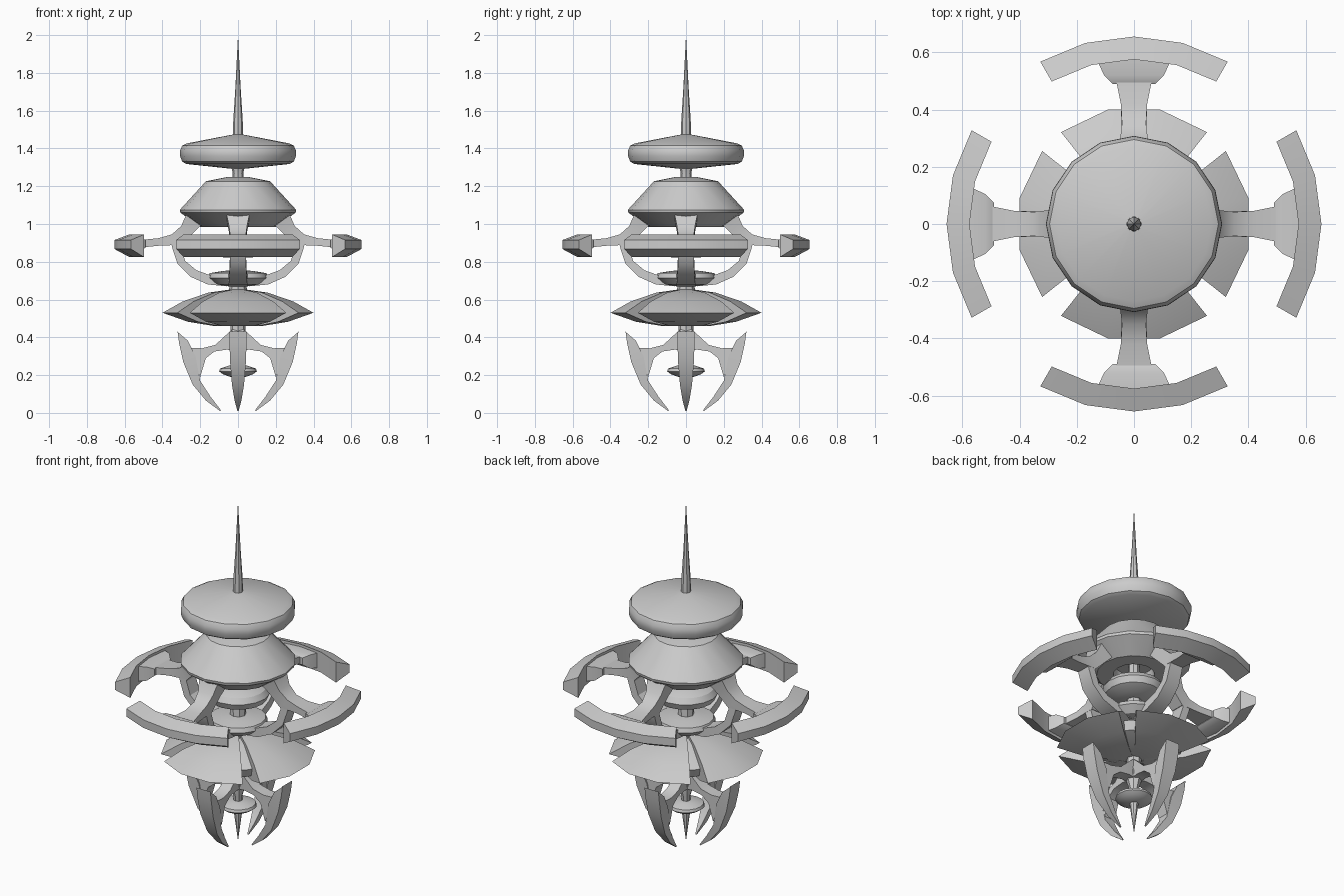
import bpy, bmesh
from math import sin, cos, pi, radians

if "Cube" in bpy.data.objects:
    bpy.data.objects.remove(bpy.data.objects["Cube"])


def finish(name, bm, smooth=True):
    bmesh.ops.remove_doubles(bm, verts=bm.verts, dist=1e-5)
    bmesh.ops.recalc_face_normals(bm, faces=bm.faces)
    me = bpy.data.meshes.new(name)
    bm.to_mesh(me)
    bm.free()
    ob = bpy.data.objects.new(name, me)
    bpy.context.collection.objects.link(ob)
    if smooth:
        bpy.ops.object.select_all(action='DESELECT')
        bpy.context.view_layer.objects.active = ob
        ob.select_set(True)
        bpy.ops.object.shade_smooth_by_angle(angle=radians(30))
    return ob


def lathe(name, profile, segs=16):
    """Revolve an (r, z) profile around the z axis."""
    bm = bmesh.new()
    vs = [bm.verts.new((r, 0, z)) for r, z in profile]
    es = [bm.edges.new(p) for p in zip(vs, vs[1:])]
    bmesh.ops.spin(bm, geom=vs + es, cent=(0, 0, 0), axis=(0, 0, 1),
                   angle=2 * pi, steps=segs, use_duplicate=False)
    return finish(name, bm)


def skin(bm, rings):
    """Bridge equal sized rings and cap both ends."""
    rings = [[bm.verts.new(p) for p in ring] for ring in rings]
    n = len(rings[0])
    for a, b in zip(rings, rings[1:]):
        for i in range(n):
            j = (i + 1) % n
            bm.faces.new((a[i], a[j], b[j], b[i]))
    bm.faces.new(rings[0])
    bm.faces.new(rings[-1])


def sector(name, profile, half_angle, segs):
    """Sweep a closed (r, z) section through an arc centred on +x."""
    bm = bmesh.new()
    h = radians(half_angle)
    angles = [-h + 2 * h * i / segs for i in range(segs + 1)]
    skin(bm, [[(r * cos(a), r * sin(a), z) for r, z in profile] for a in angles])
    return finish(name, bm)


def beam(name, sections):
    """Rectangular strut from (edge x, z, other edge x, z, half width)."""
    bm = bmesh.new()
    skin(bm, [[(ax, -w, az), (ax, w, az), (bx, w, bz), (bx, -w, bz)]
              for ax, az, bx, bz, w in sections])
    return finish(name, bm)


def around(ob):
    """Repeat a part on the other three sides."""
    for k in range(1, 4):
        c = ob.copy()
        c.name = f"{ob.name}_{k + 1}"
        c.rotation_euler.z = k * pi / 2
        bpy.context.collection.objects.link(c)


# Central stack
lathe("spire", [(0, 1.44), (.027, 1.45), (.025, 1.55), (.014, 1.72), (0, 2.0)], 8)
lathe("top_disc", [(0, 1.475), (.02, 1.475), (.27, 1.427), (.295, 1.415),
                   (.307, 1.39), (.307, 1.36), (.295, 1.33), (.275, 1.318),
                   (.04, 1.293), (0, 1.293)])
lathe("column", [(0, 1.31), (.035, 1.30), (.028, 1.27), (.03, 1.2), (.03, .9),
                 (.045, .8), (.04, .7), (.05, .64), (.04, .47), (.04, .42),
                 (.05, .36), (.025, .28), (.025, .2), (0, 0.01)], 8)
lathe("bell", [(0, 1.25), (.05, 1.25), (.17, 1.226), (.308, 1.075), (.305, 1.06),
               (.2, .985), (.11, .985), (.10, 1.04), (0, 1.04)])
lathe("core_disc", [(0, .945), (.09, .94), (.15, .915), (.17, .885),
                    (.155, .85), (.10, .825), (0, .82)])
lathe("lower_hub", [(0, .76), (.09, .75), (.15, .74), (.16, .715), (.12, .68),
                    (.05, .67), (0, .67)])
lathe("inner_lens", [(0, .64), (.12, .625), (.27, .55), (.25, .50), (.13, .462),
                     (0, .462)])
lathe("claw_bead", [(0, .255), (.05, .25), (.095, .235), (.1, .22), (.08, .205),
                    (.04, .19), (0, .19)])

# Four dish petals
around(sector("dish_petal", [(.05, .652), (.16, .637), (.30, .59), (.41, .53),
                             (.27, .482), (.13, .46), (.05, .46)], 38.5, 3))

# Outer arc brackets, arms and struts
around(sector("arc_bracket", [(.575, .945), (.655, .915), (.655, .868),
                              (.575, .825)], 30, 4))
around(beam("upper_arm", [(.27, 1.06, .17, 1.02, .062),
                          (.30, .99, .23, .96, .048),
                          (.35, .945, .30, .89, .042),
                          (.42, .925, .42, .885, .046),
                          (.52, .915, .52, .875, .066),
                          (.58, .91, .58, .87, .07)]))
around(beam("lower_strut", [(.36, .93, .29, .95, .042),
                            (.347, .87, .305, .88, .042),
                            (.32, .79, .28, .805, .043),
                            (.25, .72, .22, .755, .045),
                            (.16, .68, .15, .73, .05),
                            (.06, .67, .06, .73, .05)]))
# Mount between arm and bracket, widening outwards
around(beam("bracket_mount", [(.49, .915, .49, .875, .075),
                              (.52, .93, .52, .85, .105),
                              (.575, .93, .575, .84, .13)]))

# Claws hanging below the dish
around(beam("claw_blade", [(.32, .432, .315, .425, .045),
                           (.312, .37, .265, .382, .045),
                           (.29, .27, .225, .30, .042),
                           (.24, .15, .20, .17, .032),
                           (.17, .065, .145, .085, .018),
                           (.095, .01, .09, .014, .003)]))
around(beam("claw_arm", [(.02, .45, .02, .33, .03),
                         (.055, .42, .06, .335, .032),
                         (.12, .36, .125, .325, .035),
                         (.19, .342, .17, .29, .035),
                         (.255, .345, .20, .19, .035)]))
